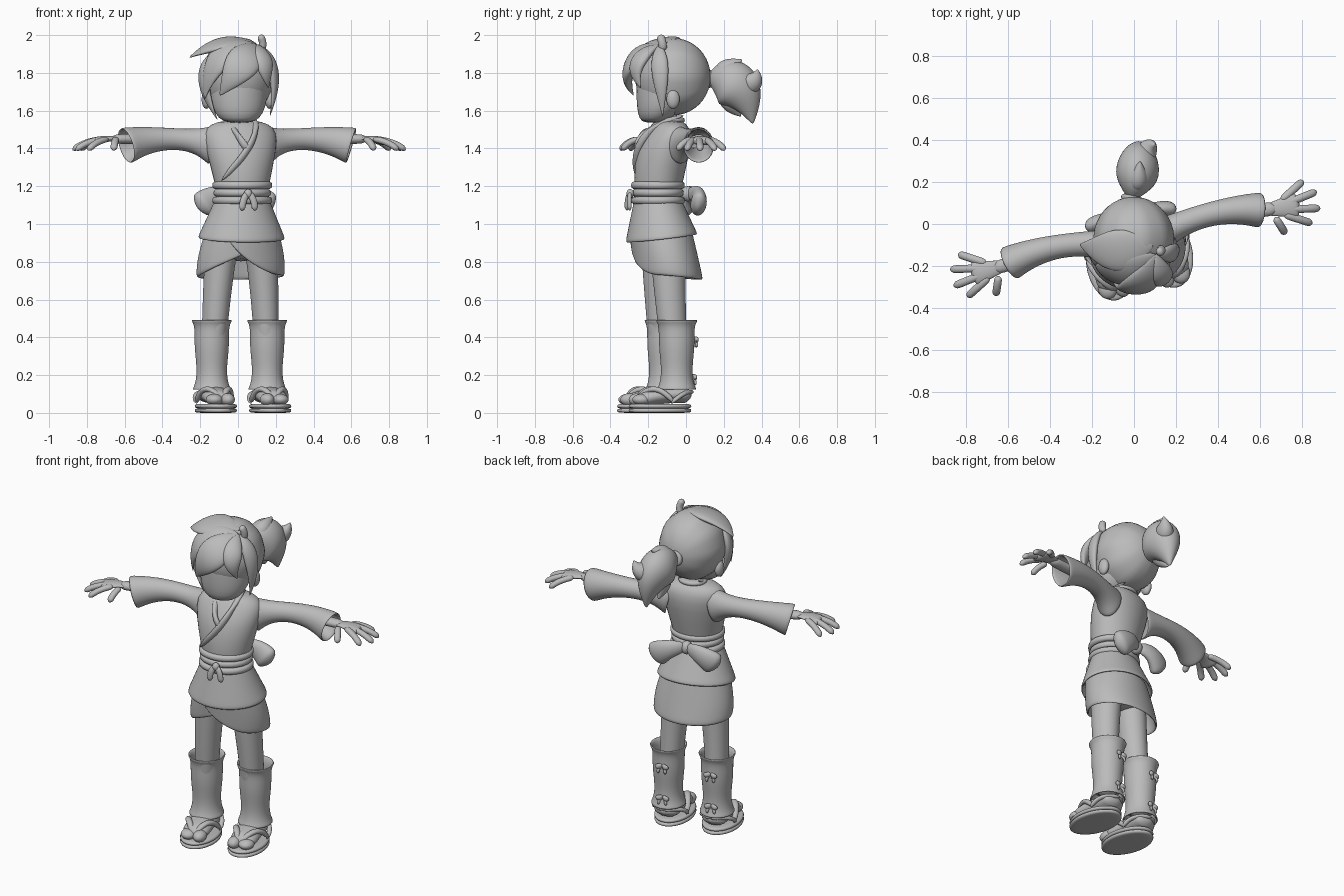
import bpy, bmesh
from math import sin, cos, pi, tau, radians, atan2, hypot
from mathutils import Matrix, Vector

if "Cube" in bpy.data.objects:
    bpy.data.objects.remove(bpy.data.objects["Cube"])

grey = bpy.data.materials.new("plain grey")
grey.use_nodes = True
grey.diffuse_color = (0.5, 0.5, 0.5, 1)
grey.node_tree.nodes["Principled BSDF"].inputs["Base Color"].default_value = grey.diffuse_color

# The body stands turned a little to its left, the head slightly less
BODY = Matrix.Translation((.01, -.09, 0)) @ Matrix.Rotation(radians(12), 4, 'Z')
HEAD = Matrix.Translation((0, -.08, 0)) @ Matrix.Rotation(radians(4), 4, 'Z')
RIGHTWARD, BACKWARD, UPWARD = Matrix.Identity(3)
HEAD_CENTRE = UPWARD * 1.76
SIDES = {"left": 1, "right": -1}


def finish(name, bm, frame, thickness=0, subdivide=True):
    bmesh.ops.recalc_face_normals(bm, faces=bm.faces)
    bm.transform(frame)
    mesh = bpy.data.meshes.new(name)
    bm.to_mesh(mesh)
    bm.free()
    mesh.materials.append(grey)
    mesh.polygons.foreach_set("use_smooth", [True] * len(mesh.polygons))
    part = bpy.data.objects.new(name, mesh)
    bpy.context.collection.objects.link(part)
    if thickness:
        part.modifiers.new("thickness", 'SOLIDIFY').thickness = thickness
    if subdivide:
        part.modifiers.new("smooth", 'SUBSURF').render_levels = 1


def loft(name, rings, frame=BODY, thickness=0, sides=20):
    """Skin oval rings given as (centre, first half axis, second half axis)."""
    bm = bmesh.new()
    loops = []
    for centre, across, along in rings:
        angles = [tau * k / sides for k in range(sides)]
        loops.append([bm.verts.new(centre + across * cos(a) + along * sin(a)) for a in angles])
    for lower, upper in zip(loops, loops[1:]):
        for k in range(sides):
            bm.faces.new((lower[k - 1], lower[k], upper[k], upper[k - 1]))
    if not thickness:
        bm.faces.new(loops[0])
        bm.faces.new(loops[-1])
    finish(name, bm, frame, thickness)


# Width rules along a swept part
def leaf(t):
    return .04 + sin(pi * t ** .8)


def rounded(t):
    return max(.02, 1 - (2 * t - 1) ** 8) ** .5


def swelling(t):
    return rounded(t) * (.35 + .65 * t)


def tapering(t):
    return 1 - .35 * t


def sweep(name, start, middle, end, width, depth, shape=rounded, facing=UPWARD,
          mirror=1, frame=BODY, thickness=0, steps=12):
    """Sweep an oval through three points; width and depth may be rules."""
    a, b, c = (Vector((x * mirror, y, z)) for x, y, z in (start, middle, end))
    b = 2 * b - (a + c) / 2
    rings = []
    for i in range(steps + 1):
        t = i / steps
        centre = a.lerp(b, t).lerp(b.lerp(c, t), t)
        tangent = (b - a).lerp(c - b, t).normalized()
        normal = facing or centre - HEAD_CENTRE
        normal = (normal - tangent * normal.dot(tangent)).normalized()
        w = width(t) if callable(width) else width * shape(t)
        d = depth(t) if callable(depth) else depth * shape(t)
        rings.append((centre, tangent.cross(normal) * w, normal * d))
    loft(name, rings, frame, thickness)


def column(name, stops, frame=BODY):
    """Upright body from (z, y, half width, half depth)."""
    loft(name, [(Vector((0, y, z)), RIGHTWARD * w, BACKWARD * d) for z, y, w, d in stops], frame)


def band(name, x, y, z, width, depth, height):
    """Flat oval disc or belt with softly rounded edges."""
    rings = []
    for level, inset in ((-1, .02), (-.8, 0), (.8, 0), (1, .02)):
        centre = Vector((x, y, z + level * height / 2))
        rings.append((centre, RIGHTWARD * (width - inset), BACKWARD * (depth - inset)))
    loft(name, rings, sides=32)


def blob(name, place, size, frame=BODY, ridges=0):
    bm = bmesh.new()
    bmesh.ops.create_uvsphere(bm, u_segments=40, v_segments=20, radius=1)
    for v in bm.verts:
        x, z, y = v.co
        comb = 1 + .012 * cos(ridges * atan2(z, x)) * hypot(x, z) if ridges else 1
        v.co = Vector(place) + Vector((x * size[0] * comb, y * size[1], z * size[2] * comb))
    finish(name, bm, frame, subdivide=False)


# Torso, neck and layered sash
column("wrap_top", [(1.12, -.06, .14, .12), (1.22, -.06, .145, .13), (1.4, -.03, .195, .145),
                    (1.49, 0, .2, .115), (1.53, 0, .16, .09), (1.55, 0, .08, .06)])
column("neck", [(1.5, 0, .06, .06), (1.6, 0, .05, .05)])
for layer, grow in enumerate((.006, 0, .006)):
    band(f"sash_band_{layer + 1}", 0, -.06, 1.125 + layer * .04, .155 + grow, .137 + grow, .044)

# Crossed collar
band("collar_back", 0, .01, 1.55, .085, .075, .03)
sweep("collar_over", (.06, .07, 1.575), (.04, -.15, 1.45), (-.13, -.14, 1.23), .02, .015, facing=BACKWARD + UPWARD)
sweep("collar_under", (-.06, .07, 1.575), (-.04, -.13, 1.47), (.02, -.16, 1.38), .02, .015, facing=BACKWARD + UPWARD)

# Flared tunic, each ring tipped lower at the front
rings = []
for step in range(8):
    t = step / 7
    centre = Vector((0, -.06 + .02 * t, 1.13 - .205 * t))
    tip = BACKWARD + UPWARD * .12 * t
    rings.append((centre, RIGHTWARD * (.145 + .09 * t), tip * (.125 + .065 * t)))
loft("tunic_hem", rings, thickness=.014, sides=28)

# Wrapped skirt: one sheet whose ends overlap and rise at the front
bm = bmesh.new()
columns, rows = 56, 7
grid = []
for i in range(columns + 1):
    turn = i / columns
    angle = radians(400 * turn - 120)
    hem = .72 - .015 * sin(angle)
    hem += .19 * max(0, 1 - 5 * turn) ** 2 + .13 * max(0, 4 * turn - 3) ** 1.5
    line = []
    for j in range(rows + 1):
        z = .97 + (hem - .97) * j / rows
        drop = (.97 - z) * 4
        scale = 1.01 - .05 * turn
        line.append(bm.verts.new((cos(angle) * (.195 + .045 * sin(1.8 * drop)) * scale,
                                  sin(angle) * (.165 + .012 * drop) * scale - .045 + .045 * drop, z)))
    grid.append(line)
for before, after in zip(grid, grid[1:]):
    for j in range(rows):
        bm.faces.new((before[j], after[j], after[j + 1], before[j + 1]))
finish("wrap_skirt", bm, BODY, thickness=.014)
column("hip_shorts", [(.8, -.02, .15, .11), (.88, -.02, .18, .13), (1, -.04, .16, .13)])

# Front sash knot and the big bow behind
blob("front_knot", (0, -.21, 1.16), (.022, .02, .025))
blob("bow_knot", (0, .1, 1.16), (.035, .035, .04))

for side, m in SIDES.items():
    sweep(f"{side}_knot_tail", (0, -.21, 1.16), (.025, -.22, 1.13), (.035, -.22, 1.07), .018, .012,
          facing=BACKWARD, mirror=m)
    sweep(f"{side}_bow_lobe", (0, .1, 1.16), (.1, .135, 1.145), (.2, .11, 1.08), .085, .05,
          shape=swelling, facing=BACKWARD, mirror=m)

    # Sleeve, deep at the armhole and flared at the cuff
    sweep(f"{side}_sleeve", (.14, .02, 1.42), (.38, .06, 1.45), (.61, .03, 1.415), mirror=m, thickness=.012,
          width=lambda t: .05 + .025 * (1 - t) ** 4 + .036 * t ** 2.5,
          depth=lambda t: .05 + .06 * (1 - t) ** 6 + .05 * t ** 2.5)

    # Hand: fingers fan out from the wrist, the thumb furthest forward
    sweep(f"{side}_forearm", (.45, .05, 1.45), (.56, .035, 1.45), (.7, .02, 1.45), .034, .026, mirror=m)
    sweep(f"{side}_palm", (.62, .025, 1.45), (.72, .02, 1.45), (.8, .015, 1.43), .068, .025,
          shape=swelling, mirror=m)
    wrist = Vector((.66, .02, 1.45))
    fan = {"thumb": -70, "index_finger": -30, "middle_finger": -10, "ring_finger": 10, "little_finger": 30}
    for finger, degrees in fan.items():
        reach = .24 * max(cos(radians(degrees)), .55)
        way = Matrix.Rotation(radians(degrees), 3, 'Z') @ RIGHTWARD * reach
        sweep(f"{side}_{finger}", wrist + way * .3, wrist + way * .7 - UPWARD * .02,
              wrist + way - UPWARD * .06, .019, .017, mirror=m)

    # Leg and gaiter, with the gaiter pinched at the ankle
    sweep(f"{side}_leg", (.1, -.03, .92), (.13, -.02, .6), (.15, .01, .15), .09, .1,
          shape=tapering, facing=BACKWARD, mirror=m)
    rings = []
    for step in range(25):
        t = step / 24
        r = .076 - .006 * cos(tau * (t - .2)) + .02 * (1 - t) ** 8 + .027 * t ** 12
        centre = Vector((.15 * m, .01, .12 + .375 * t))
        rings.append((centre, RIGHTWARD * r, BACKWARD * (r + .003)))
    loft(f"{side}_gaiter", rings, thickness=.01)
    for place, z, r in (("upper", .39, .088), ("lower", .19, .08)):
        band(f"{side}_{place}_tie", .15 * m, .01, z, r, r + .003, .026)
        for loop, d in SIDES.items():
            x = .15 + d * .02
            sweep(f"{side}_{place}_tie_bow_{loop}", (.15, r + .01, z), (x, r + .025, z), (x + d * .02, r + .02, z - .01),
                  .015, .01, facing=BACKWARD, mirror=m, steps=6)
            sweep(f"{side}_{place}_tie_end_{loop}", (.15, r + .01, z), (x, r + .025, z - .02), (x, r + .025, z - .045),
                  .009, .007, facing=BACKWARD, mirror=m, steps=6)

    # Split-toe sock on a two-layer sandal
    foot = .147
    sweep(f"{side}_foot", (foot, .09, .09), (foot, -.05, .095), (foot, -.21, .065), .08, .046, mirror=m)
    blob(f"{side}_big_toe", (.107 * m, -.19, .07), (.038, .05, .034))
    blob(f"{side}_small_toes", (.178 * m, -.185, .07), (.045, .05, .03))
    for layer, z in (("lower", .0125), ("upper", .0355)):
        band(f"{side}_{layer}_sole", foot * m, -.08, z, .11, .17, .025)
    for edge, d in SIDES.items():
        sweep(f"{side}_{edge}_toe_strap", (.14, -.2, .07), (foot + d * .06, -.12, .125), (foot + d * .095, -.02, .05),
              .018, .015, mirror=m)
        sweep(f"{side}_{edge}_heel_strap", (foot + d * .095, -.04, .05), (foot + d * .08, .03, .1), (foot, .1, .11),
              .014, .012, mirror=m)
    blob(f"{side}_ear", (.168 * m, 0, 1.66), (.025, .035, .05), HEAD)

# Face and hair cap with combed ridges
column("face", [(1.535, -.09, .06, .05), (1.555, -.085, .11, .085), (1.62, -.055, .147, .128),
                (1.7, -.03, .157, .155), (1.8, -.02, .16, .165), (1.88, -.02, .12, .13)], HEAD)
blob("hair_cap", (0, .01, 1.78), (.19, .2, .207), HEAD, ridges=10)


# Hair locks sweep down from a parting on the left
def lock(name, start, middle, end, width, depth):
    sweep(name, start, middle, end, width, depth, shape=leaf, facing=None, frame=HEAD)


parting = (.1, -.07, 1.95)
lock("main_fringe", parting, (0, -.215, 1.84), (-.11, -.19, 1.68), .09, .035)
lock("right_fringe", parting, (-.1, -.14, 1.88), (-.185, -.1, 1.66), .085, .032)
lock("left_fringe", parting, (.125, -.185, 1.85), (.15, -.17, 1.72), .055, .03)
lock("flyaway_lock", (.09, -.03, 1.96), (-.1, -.04, 1.95), (-.26, 0, 1.88), .1, .028)
lock("left_side_lock", parting, (.185, -.07, 1.8), (.165, -.055, 1.57), .045, .025)
lock("right_side_lock", (-.15, -.06, 1.9), (-.185, -.075, 1.75), (-.115, -.1, 1.55), .045, .024)
sweep("hair_tuft", (.12, -.05, 1.92), (.127, -.055, 1.96), (.11, -.065, 2), .02, .022, facing=BACKWARD, frame=HEAD)

# Ponytail, its tie and loose tips
sweep("hair_tie", (0, .17, 1.765), (0, .2, 1.767), (0, .23, 1.77), .047, .047, frame=HEAD)


def tail(name, start, middle, end, width, depth):
    sweep(name, start, middle, end, width, depth, shape=leaf, facing=RIGHTWARD, frame=HEAD)


tail("ponytail", (0, .19, 1.77), (.045, .35, 1.72), (.06, .43, 1.53), .125, .1)
tail("upper_tail_tip", (.02, .24, 1.76), (.04, .3, 1.82), (.055, .375, 1.87), .055, .05)
tail("outer_tail_tip", (.03, .33, 1.74), (.09, .42, 1.75), (.13, .45, 1.82), .06, .05)
tail("lower_tail_tip", (.04, .3, 1.74), (.02, .32, 1.65), (.015, .37, 1.57), .06, .05)
